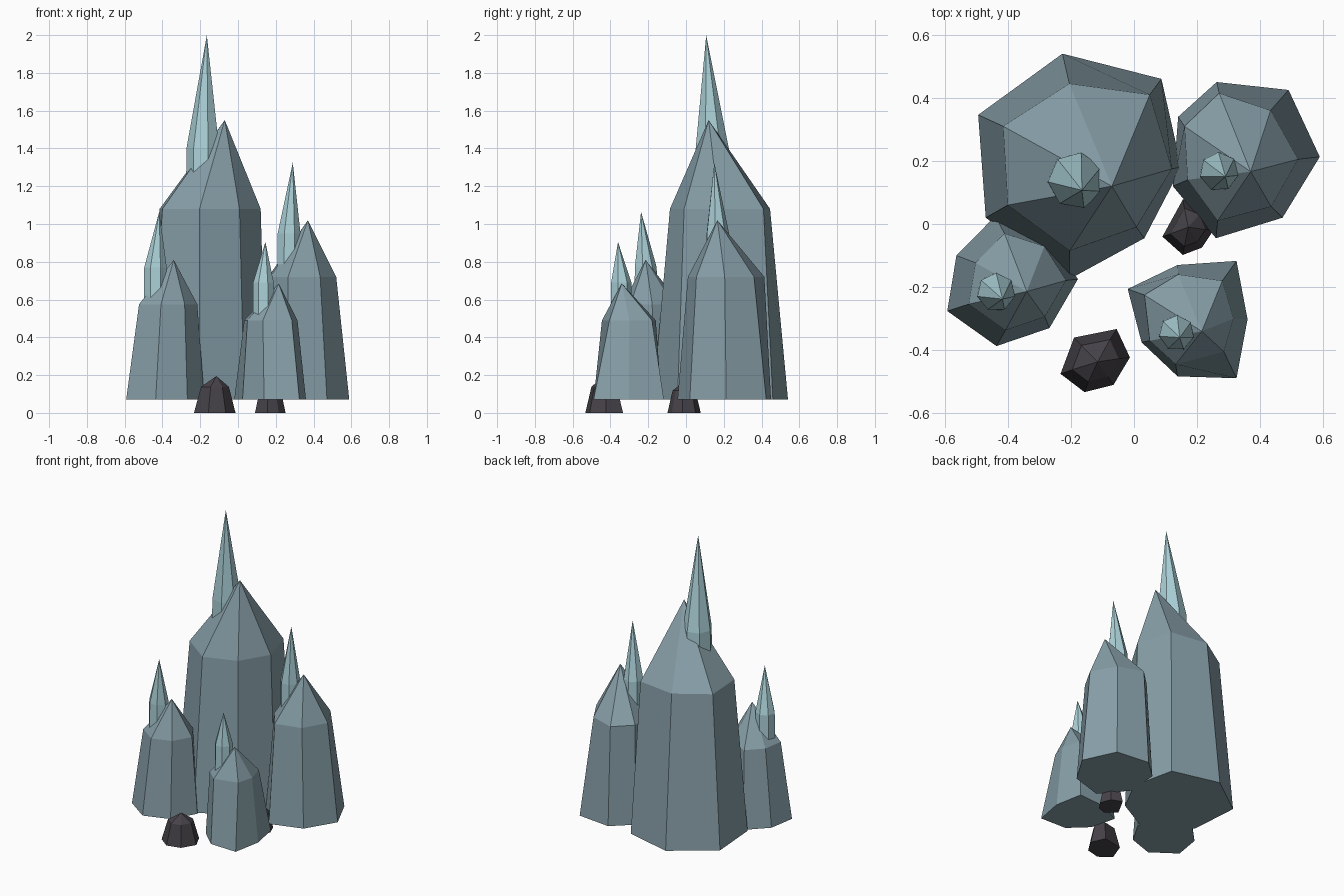
import bpy, bmesh, math

if "Cube" in bpy.data.objects:
    bpy.data.objects.remove(bpy.data.objects["Cube"])


def material(name, rgb):
    m = bpy.data.materials.new(name)
    m.diffuse_color = (*rgb, 1)
    m.use_nodes = True
    m.node_tree.nodes["Principled BSDF"].inputs["Base Color"].default_value = m.diffuse_color
    return m


SLATE = material("slate_blue", (0.245, 0.35, 0.395))
ICE = material("pale_ice", (0.41, 0.64, 0.69))
ROCK = material("dark_rock", (0.062, 0.055, 0.066))


def crystal(name, base, shoulder, z0, z1, apex, mat):
    """Faceted column: base ring, shoulder ring, pointed tip."""
    bm = bmesh.new()
    low = [bm.verts.new((x, y, z0)) for x, y in base]
    high = [bm.verts.new((x, y, z1)) for x, y in shoulder]
    tip = bm.verts.new(apex)
    n = len(low)
    bm.faces.new(low)
    for i in range(n):
        j = (i + 1) % n
        bm.faces.new((low[i], low[j], high[j], high[i]))
        bm.faces.new((high[i], high[j], tip))
    bmesh.ops.recalc_face_normals(bm, faces=bm.faces)
    me = bpy.data.meshes.new(name)
    bm.to_mesh(me)
    bm.free()
    me.materials.append(mat)
    ob = bpy.data.objects.new(name, me)
    bpy.context.collection.objects.link(ob)


def ring(cx, cy, r, n, turn):
    a0 = math.radians(turn)
    return [(cx + r * math.cos(a0 + math.tau * i / n),
             cy + r * math.sin(a0 + math.tau * i / n)) for i in range(n)]


def toward(points, cx, cy, s):
    return [(cx + s * (x - cx), cy + s * (y - cy)) for x, y in points]


# Four large crystal columns
crystal("tall_crystal",
        [(-.227, .54), (.087, .46), (.15, .18), (.033, -.045),
         (-.205, -.175), (-.47, .02), (-.494, .346)],
        [(-.205, .445), (.05, .41), (.12, .175), (.008, -.01),
         (-.204, -.085), (-.40, .06), (-.415, .31)],
        .07, 1.08, (-.07, .12, 1.55), SLATE)

crystal("right_crystal",
        [(.262, .45), (.49, .425), (.589, .213), (.471, .02),
         (.26, -.045), (.123, .12), (.14, .34)],
        [(.27, .415), (.433, .36), (.52, .205), (.435, .055),
         (.265, .01), (.17, .14), (.16, .31)],
        .07, .72, (.37, .166, 1.02), SLATE)

left_base = [(-.44, .025), (-.27, -.03), (-.178, -.175), (-.268, -.33),
             (-.436, -.387), (-.592, -.276), (-.563, -.1)]
crystal("left_crystal", left_base, toward(left_base, -.325, -.19, .745),
        .07, .575, (-.34, -.214, .81), SLATE)

crystal("front_crystal",
        [(-.02, -.206), (.138, -.13), (.325, -.117), (.36, -.302),
         (.325, -.489), (.138, -.483), (.024, -.375)],
        [(.033, -.225), (.14, -.16), (.28, -.18), (.315, -.3),
         (.285, -.405), (.132, -.445), (.05, -.37)],
        .07, .49, (.215, -.34, .685), SLATE)

# Slim pale spikes rising from each column
for name, cx, cy, r, turn, z0, z1, apex in [
    ("tall_spike", -.183, .138, .09, 80, 1.1, 1.40, (-.165, .107, 2.0)),
    ("right_spike", .27, .166, .062, 92, .7, .95, (.29, .15, 1.325)),
    ("left_spike", -.437, -.216, .061, 90, .56, .77, (-.417, -.238, 1.065)),
    ("front_spike", .135, -.345, .056, 88, .48, .69, (.145, -.36, .905)),
]:
    top = ring(cx, cy, r, 7, turn)
    crystal(name, toward(top, cx, cy, 1.03), top, z0, z1, apex, ICE)

# Two dark stones on the ground
stone = [(-.19, -.36), (-.055, -.333), (-.013, -.423), (-.065, -.51),
         (-.157, -.533), (-.233, -.475)]
crystal("front_stone", stone, toward(stone, -.12, -.435, .67), 0, .138,
        (-.115, -.437, .195), ROCK)
stone = [(.155, .078), (.225, .05), (.252, -.02), (.215, -.075),
         (.155, -.098), (.09, -.04)]
crystal("back_stone", stone, toward(stone, .17, -.012, .69), 0, .118,
        (.172, -.01, .165), ROCK)
